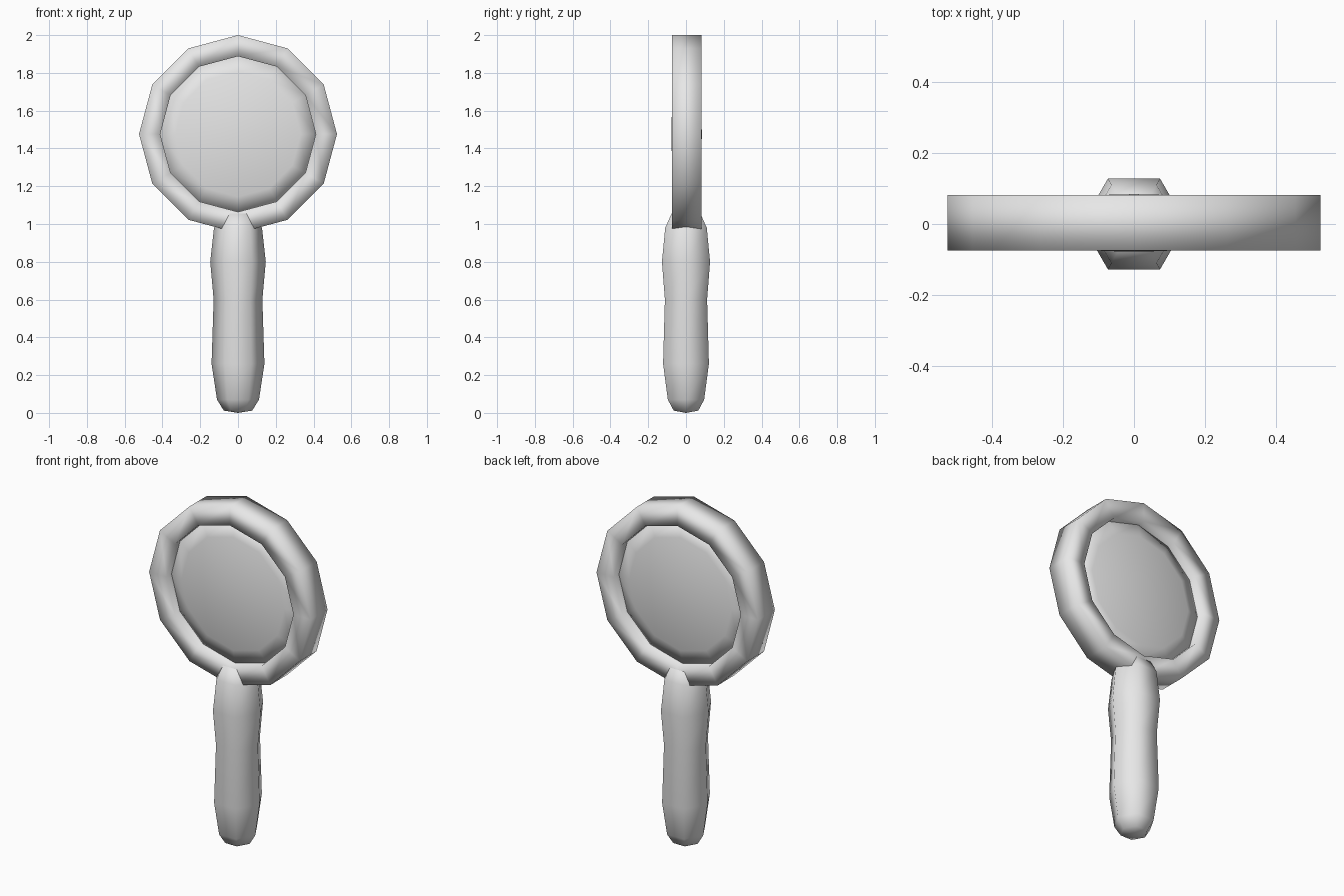
import bpy
import math

cube = bpy.data.objects.get("Cube")
if cube:
    bpy.data.objects.remove(cube, do_unlink=True)

grey = bpy.data.materials.new("light_grey")
grey.use_nodes = True
colour = (0.8, 0.8, 0.8, 1)
grey.diffuse_color = colour
grey.node_tree.nodes["Principled BSDF"].inputs["Base Color"].default_value = colour


def lathe(name, profile, sides, place, closed=False):
    """Revolve (radius, height) points; place maps local points to the model."""
    verts, rings = [], []
    for r, h in profile:
        count = sides if r > 0 else 1
        rings.append([len(verts) + i % count for i in range(sides)])
        for i in range(count):
            a = math.tau * i / sides
            verts.append(place(r * math.cos(a), r * math.sin(a), h))
    faces = []
    pairs = list(zip(rings, rings[1:]))
    if closed:
        pairs.append((rings[-1], rings[0]))
    for low, high in pairs:
        for i in range(sides):
            j = (i + 1) % sides
            quad = [low[i], low[j], high[j], high[i]]
            faces.append(list(dict.fromkeys(quad)))
    mesh = bpy.data.meshes.new(name)
    mesh.from_pydata(verts, [], faces)
    mesh.materials.append(grey)
    mesh.shade_smooth()
    obj = bpy.data.objects.new(name, mesh)
    bpy.context.collection.objects.link(obj)
    return obj


CENTRE = 1.476


def upright(u, v, h):
    # axis of revolution along -y, at the middle of the frame
    return (u, 0.003 - h, CENTRE + v)


def standing(u, v, h):
    return (u, v, h)


# Twelve-sided frame with a rectangular section
OUTER, INNER, HALF = 0.524, 0.412, 0.078
lathe("frame", [(INNER, -HALF), (OUTER, -HALF), (OUTER, HALF), (INNER, HALF)],
      12, upright, closed=True)

# Lens bulging on both sides
dome = []
for step in range(6):
    t = step / 5
    dome.append((0.415 * t, 0.03 + 0.051 * (1 - t * t)))
back = [(r, -h) for r, h in dome]
lathe("lens", back + dome[::-1], 12, upright)

# Six-sided grip with a waist
grip = [(0, 0), (0.075, 0.012), (0.111, 0.07), (0.14, 0.26), (0.129, 0.6),
        (0.147, 0.8), (0.127, 0.98), (0.088, 1.055), (0, 1.06)]
lathe("handle", grip, 6, standing)
